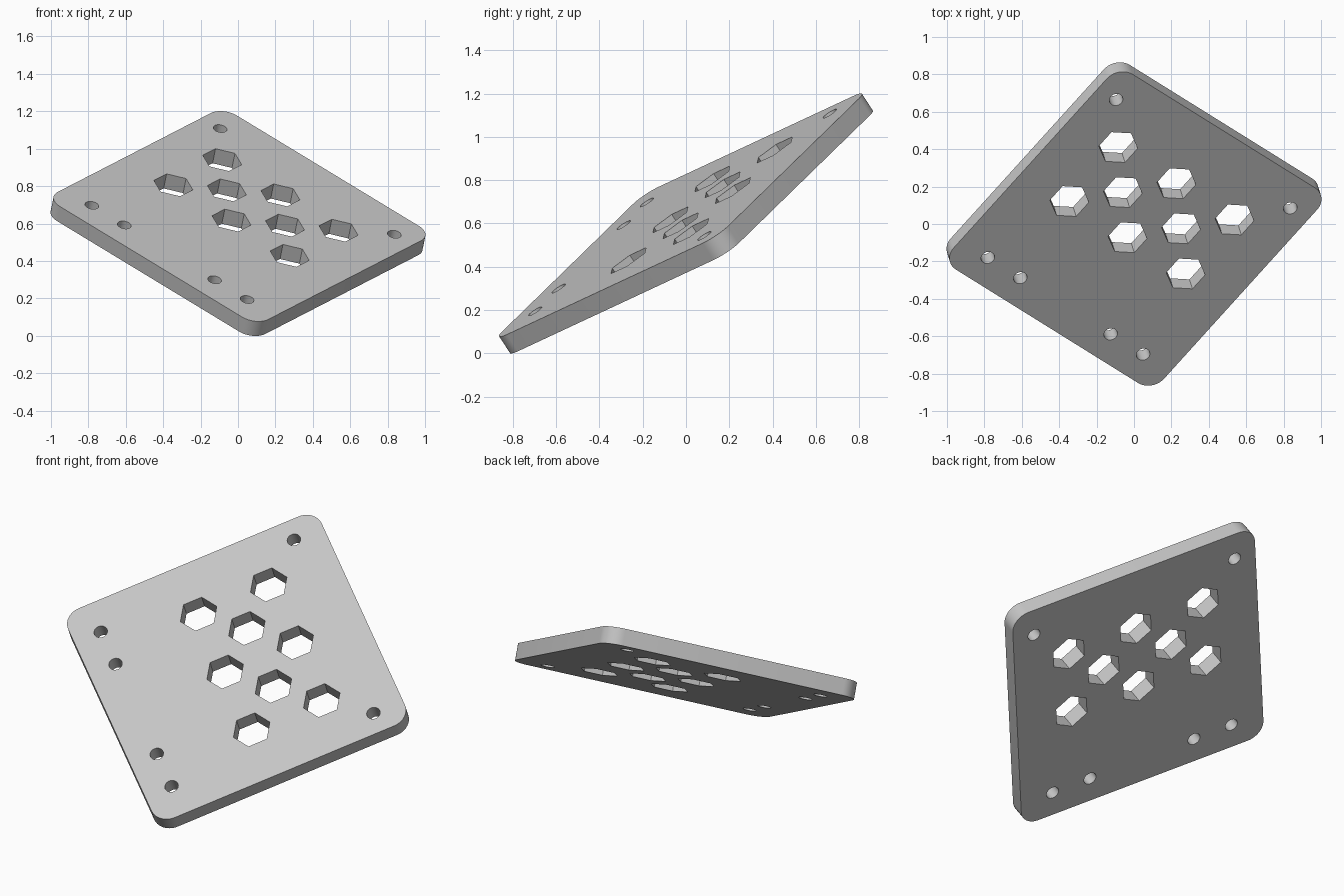
import bpy
import bmesh
from math import cos, sin, pi, radians
from mathutils import Matrix, Vector

cube = bpy.data.objects.get("Cube")
if cube:
    bpy.data.objects.remove(cube, do_unlink=True)

HALF = 0.745        # half side of the square plate
CORNER = 0.10       # corner radius
THICK = 0.094
HOLE_R = 0.037
HEX_R = 0.107
PITCH = 0.206       # spacing of the hexagon pattern
HEX_Y = 0.139       # middle of the hexagon pattern


def ring(cx, cy, r, sides, start=0.0):
    return [(cx + r * cos(start + 2 * pi * i / sides),
             cy + r * sin(start + 2 * pi * i / sides)) for i in range(sides)]


def rounded_square(half, r, steps=10):
    points = []
    for k, (sx, sy) in enumerate([(1, 1), (-1, 1), (-1, -1), (1, -1)]):
        for i in range(steps + 1):
            a = pi / 2 * (k + i / steps)
            points.append((sx * (half - r) + r * cos(a), sy * (half - r) + r * sin(a)))
    return points


# Outline, hexagonal windows and screw holes as closed loops
loops = [rounded_square(HALF, CORNER)]
for i, j in [(-2, 1), (-2, -1), (-1, 0), (0, 1), (0, -1), (1, 0), (2, 1), (2, -1)]:
    loops.append(ring(i * PITCH, HEX_Y + j * PITCH, HEX_R, 6, pi / 2))
for side in (-1, 1):
    for x, y in [(0.617, 0.571), (0.55, -0.59), (0.32, -0.59)]:
        loops.append(ring(side * x, y, HOLE_R, 32))

# Filled profile extruded to the plate thickness
curve = bpy.data.curves.new("plate_profile", "CURVE")
curve.dimensions = "2D"
curve.fill_mode = "BOTH"
curve.extrude = THICK / 2
for points in loops:
    spline = curve.splines.new("POLY")
    spline.points.add(len(points) - 1)
    for p, (x, y) in zip(spline.points, points):
        p.co = (x, y, 0, 1)
    spline.use_cyclic_u = True

plate = bpy.data.objects.new("perforated_plate", curve)
bpy.context.collection.objects.link(plate)
bpy.ops.object.select_all(action="DESELECT")
plate.select_set(True)
bpy.context.view_layer.objects.active = plate
bpy.ops.object.convert(target="MESH")
plate = bpy.context.view_layer.objects.active

# Weld caps to walls
bm = bmesh.new()
bm.from_mesh(plate.data)
bmesh.ops.remove_doubles(bm, verts=bm.verts, dist=0.0001)
bmesh.ops.recalc_face_normals(bm, faces=bm.faces)
bm.to_mesh(plate.data)
bm.free()
bpy.ops.object.shade_smooth_by_angle(angle=radians(30))

# Tilt the plate into place
u = Vector((0.755, -0.470, -0.458)).normalized()
v = Vector((0.633, 0.702, 0.328))
n = u.cross(v).normalized()
v = n.cross(u)
tilt = Matrix((u, v, n)).transposed().to_4x4()
plate.matrix_world = Matrix.Translation((0, 0, 0.6)) @ tilt

# Plain grey finish
grey = bpy.data.materials.new("light_grey")
grey.use_nodes = True
colour = (0.56, 0.56, 0.56, 1)
grey.diffuse_color = colour
grey.node_tree.nodes["Principled BSDF"].inputs["Base Color"].default_value = colour
plate.data.materials.clear()
plate.data.materials.append(grey)
